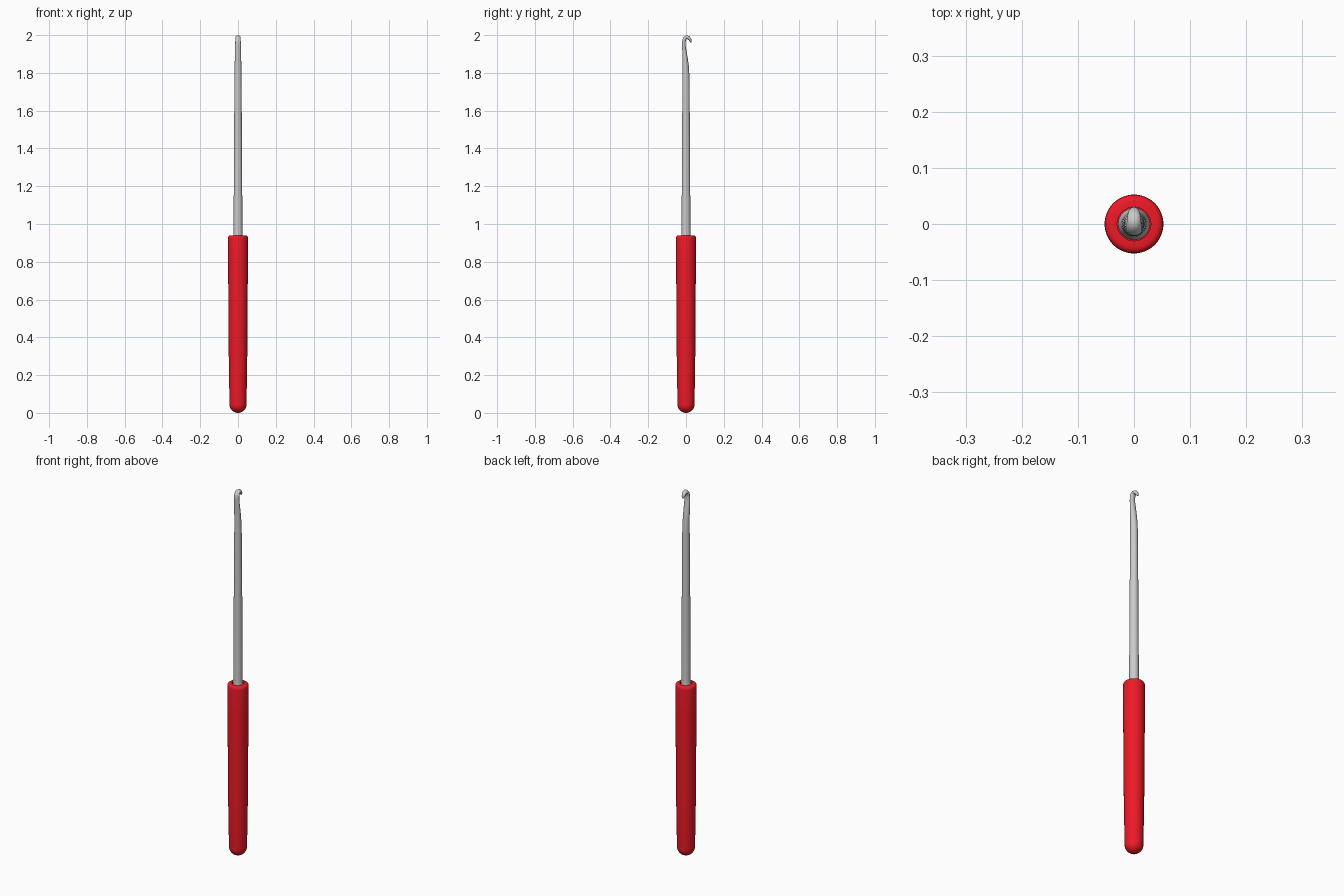
import bpy, bmesh, math
from mathutils import Vector

if "Cube" in bpy.data.objects:
    bpy.data.objects.remove(bpy.data.objects["Cube"])


def skin_rings(name, rings, angle, color=None):
    """Join rings of equal vertex count into a tube with capped ends."""
    bm = bmesh.new()
    loops = [[bm.verts.new(p) for p in ring] for ring in rings]
    n = len(loops[0])
    for a, b in zip(loops, loops[1:]):
        for i in range(n):
            j = (i + 1) % n
            bm.faces.new((a[i], a[j], b[j], b[i]))
    bm.faces.new(loops[0][::-1])
    bm.faces.new(loops[-1])
    bmesh.ops.recalc_face_normals(bm, faces=bm.faces)
    mesh = bpy.data.meshes.new(name)
    bm.to_mesh(mesh)
    bm.free()
    obj = bpy.data.objects.new(name, mesh)
    bpy.context.collection.objects.link(obj)
    if color:
        mat = bpy.data.materials.new(name + "_colour")
        mat.diffuse_color = color
        mat.use_nodes = True
        mat.node_tree.nodes["Principled BSDF"].inputs["Base Color"].default_value = mat.diffuse_color
        mesh.materials.append(mat)
    bpy.ops.object.select_all(action='DESELECT')
    obj.select_set(True)
    bpy.context.view_layer.objects.active = obj
    bpy.ops.object.shade_smooth_by_angle(angle=math.radians(angle))
    return obj


def ellipse(center, u, v, ru, rv, n):
    return [center + u * (ru * math.cos(2 * math.pi * i / n))
            + v * (rv * math.sin(2 * math.pi * i / n)) for i in range(n)]


X, Y = Vector((1, 0, 0)), Vector((0, 1, 0))

# Handle: domed bottom, slight taper, rounded rim, recess around the shaft
profile = []
for k in range(1, 11):
    a = math.radians(9 * k)
    profile.append((0.045 * math.sin(a), 0.045 * (1 - math.cos(a))))
profile += [(0.049, 0.3), (0.051, 0.6), (0.0525, 0.8), (0.0525, 0.925)]
for k in range(1, 5):
    a = math.radians(22.5 * k)
    profile.append((0.0405 + 0.012 * math.cos(a), 0.928 + 0.012 * math.sin(a)))
profile += [(0.03, 0.94), (0.03, 0.905)]
skin_rings("handle", [ellipse(Vector((0, 0, z)), X, Y, r, r, 48) for r, z in profile],
           40, (0.85, 0.01, 0.02, 1))

# Shaft and hook: (y, z, half width, half thickness) along a curling path
path = [
    (0, 0.9, 0.029, 0.029), (0, 0.93, 0.0245, 0.0245), (0, 0.96, 0.0235, 0.0235),
    (0, 1.4, 0.0212, 0.0212), (0, 1.78, 0.0185, 0.0185), (-0.002, 1.84, 0.0175, 0.0165),
    (-0.005, 1.88, 0.017, 0.0138), (-0.009, 1.92, 0.016, 0.0108),
    (-0.012, 1.95, 0.015, 0.0092), (-0.0115, 1.967, 0.0145, 0.009),
    (-0.007, 1.981, 0.014, 0.0095), (0.002, 1.9895, 0.013, 0.0102),
    (0.012, 1.987, 0.012, 0.0095), (0.02, 1.979, 0.0105, 0.008),
    (0.0245, 1.97, 0.008, 0.006), (0.0265, 1.964, 0.005, 0.0035),
    (0.027, 1.962, 0.002, 0.0015),
]
points = [Vector((0, y, z)) for y, z, _, _ in path]
rings = []
for i, (p, (_, _, rx, rt)) in enumerate(zip(points, path)):
    tangent = (points[min(i + 1, len(points) - 1)] - points[max(i - 1, 0)]).normalized()
    rings.append(ellipse(p, X, tangent.cross(X), rx, rt, 32))
skin_rings("shaft_and_hook", rings, 60)
